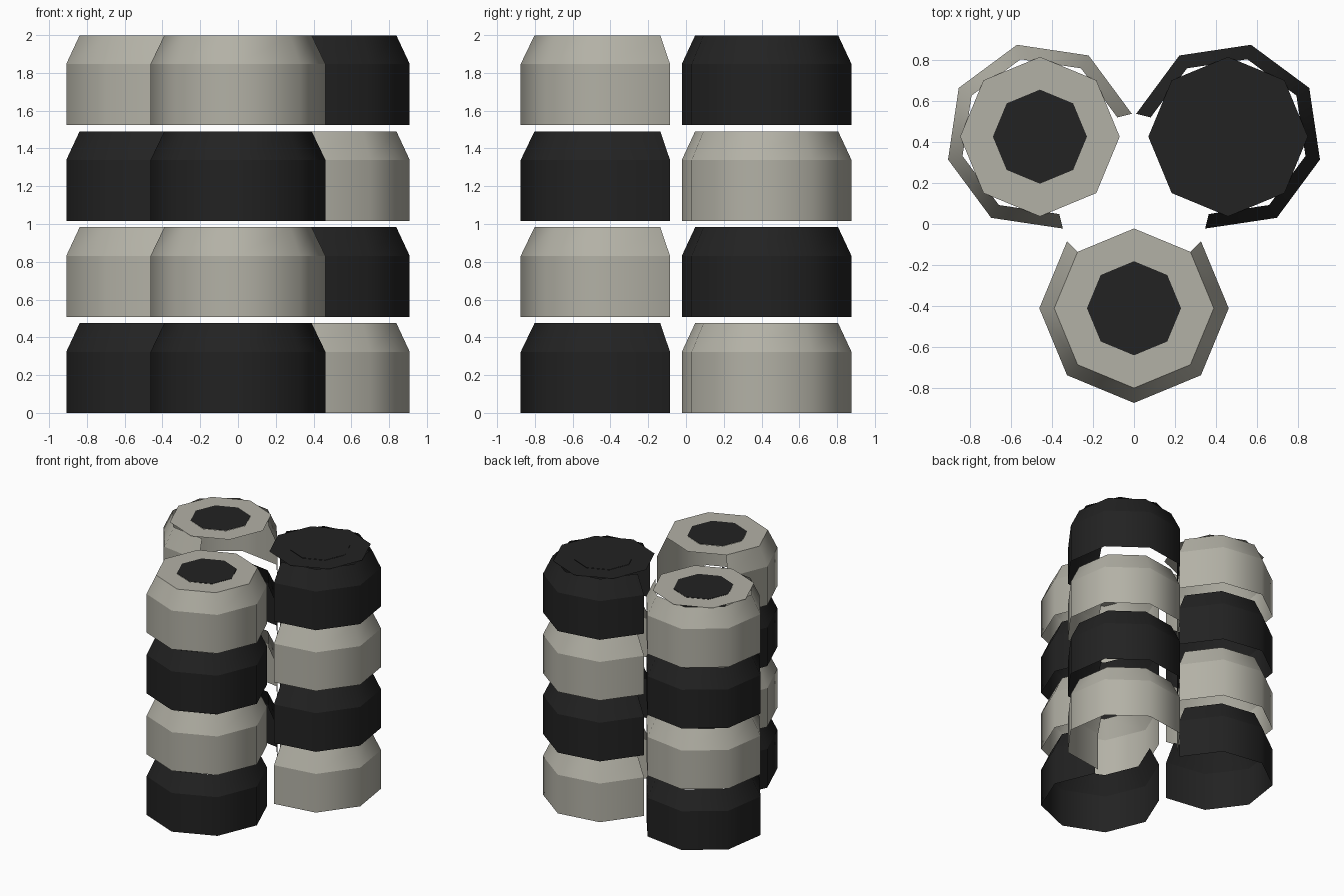
import bpy, bmesh
from math import cos, sin, radians

cube = bpy.data.objects.get("Cube")
if cube:
    bpy.data.objects.remove(cube, do_unlink=True)


def make_material(name, rgb):
    mat = bpy.data.materials.new(name)
    mat.use_nodes = True
    color = (*rgb, 1.0)
    mat.diffuse_color = color
    mat.node_tree.nodes["Principled BSDF"].inputs["Base Color"].default_value = color
    return mat


GREY = make_material("warm grey", (0.45, 0.44, 0.38))
BLACK = make_material("soft black", (0.016, 0.016, 0.016))

WALL_R, RIM_R, DISC_R = 0.463, 0.39, 0.23
WALL_H, RING_H, PITCH = 0.323, 0.475, 0.508
TOP_Z = 3 * PITCH + RING_H


def finish(bm, name, mat, location):
    mesh = bpy.data.meshes.new(name)
    bm.to_mesh(mesh)
    bm.free()
    mesh.materials.append(mat)
    obj = bpy.data.objects.new(name, mesh)
    obj.location = location
    bpy.context.collection.objects.link(obj)
    return obj


def open_ring(name, mat, location, start):
    """Six sides of an octagonal band with a sloped shoulder."""
    bm = bmesh.new()
    profile = [(WALL_R, 0), (WALL_R, WALL_H), (RIM_R, RING_H)]
    columns = []
    for i in range(7):
        a = radians(start + 45 * i)
        columns.append([bm.verts.new((r * cos(a), r * sin(a), z)) for r, z in profile])
    for a, b in zip(columns, columns[1:]):
        for k in range(2):
            bm.faces.new((a[k], b[k], b[k + 1], a[k + 1])).smooth = True
        # Crisp crease between wall and shoulder
        bm.edges.get((a[1], b[1])).smooth = False
    return finish(bm, name, mat, location)


def octagon(name, mat, location, outer, inner=0):
    """Flat octagon, optionally with an octagonal hole."""
    bm = bmesh.new()
    loops = []
    for r in (outer, inner):
        if r:
            loops.append([bm.verts.new((r * cos(radians(45 * i)), r * sin(radians(45 * i)), 0))
                          for i in range(8)])
    if inner:
        out, inn = loops
        for i in range(8):
            j = (i + 1) % 8
            bm.faces.new((out[i], out[j], inn[j], inn[i]))
    else:
        bm.faces.new(loops[0])
    return finish(bm, name, mat, location)


# Each stack: name, centre, angle where the band starts, colours from the bottom up
stacks = [
    ("front", (0, -0.412), 135, (BLACK, GREY)),
    ("back_right", (-0.46, 0.427), 14, (BLACK, GREY)),
    ("back_left", (0.46, 0.427), 256, (GREY, BLACK)),
]

for name, (x, y), start, colours in stacks:
    # Four bands, open toward the middle of the group
    for level in range(4):
        open_ring(f"{name}_ring_{level + 1}", colours[level % 2],
                  (x, y, level * PITCH), start)
    # Lid on the highest band, with a dark centre
    octagon(f"{name}_lid", colours[1], (x, y, TOP_Z), RIM_R, DISC_R)
    octagon(f"{name}_lid_centre", BLACK, (x, y, TOP_Z + 0.002), DISC_R)
